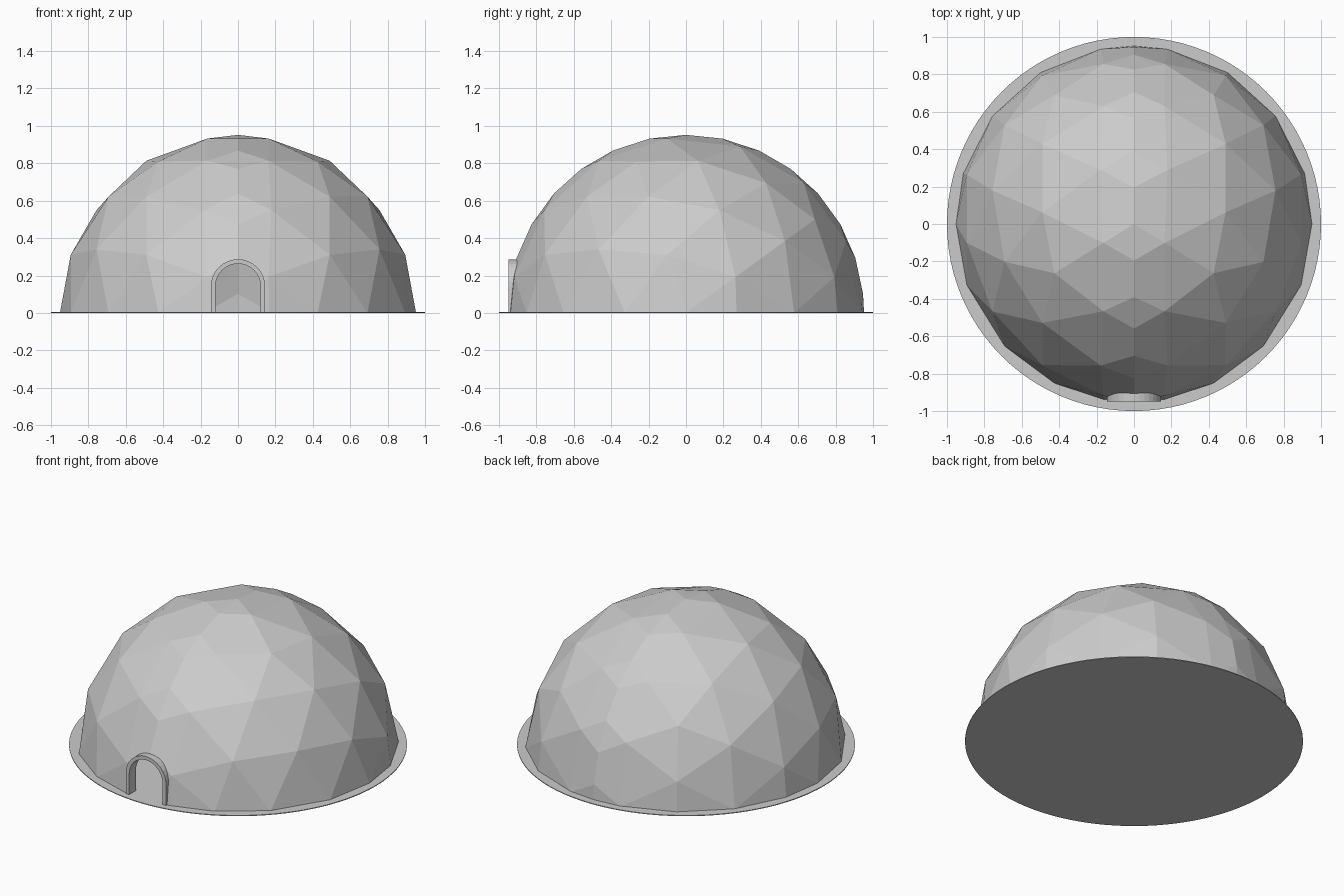
import bpy, bmesh, math
from mathutils import Vector

if "Cube" in bpy.data.objects:
    bpy.data.objects.remove(bpy.data.objects["Cube"])

R = 0.952            # dome radius
IN, OUT = 0.121, 0.145   # door arch radii
SPRING = 0.142       # height where the arch starts
SEG = 16


def add_object(name, bm):
    mesh = bpy.data.meshes.new(name)
    bm.to_mesh(mesh)
    bm.free()
    ob = bpy.data.objects.new(name, mesh)
    bpy.context.collection.objects.link(ob)
    return ob


def bisect(bm, co, no, clear=False, faces=None):
    faces = list(bm.faces) if faces is None else faces
    geom = list({v for f in faces for v in f.verts}) + \
        list({e for f in faces for e in f.edges}) + faces
    bmesh.ops.bisect_plane(bm, geom=geom, dist=1e-5, plane_co=co,
                           plane_no=no, clear_outer=clear)


def arch(r):
    pts = [(r, 0.0)]
    pts += [(r * math.cos(math.pi * i / SEG), SPRING + r * math.sin(math.pi * i / SEG))
            for i in range(SEG + 1)]
    return pts + [(-r, 0.0)]


# dome: three-way split icosahedron, five-fold axis along x, half of it mirrored
bm = bmesh.new()
bmesh.ops.create_icosphere(bm, subdivisions=1, radius=1)
bmesh.ops.subdivide_edges(bm, edges=bm.edges[:], cuts=2, use_grid_fill=True)
for v in bm.verts:
    x, y, z = v.co.normalized()
    v.co = (z, -x, -y)
bisect(bm, (0, 0, 0), (-1, 0, 0), True)
bisect(bm, (0, 0, 0), (0, 0, -1), True)
for v in bm.verts:
    v.co = v.co.normalized() * R
bmesh.ops.triangulate(bm, faces=bm.faces[:])
copy = bmesh.ops.duplicate(bm, geom=bm.verts[:] + bm.edges[:] + bm.faces[:])["geom"]
for v in copy:
    if isinstance(v, bmesh.types.BMVert):
        v.co.x *= -1
bmesh.ops.remove_doubles(bm, verts=bm.verts[:], dist=1e-4)
bmesh.ops.recalc_face_normals(bm, faces=bm.faces[:])

# doorway cut through the front of the dome
outline = arch(IN)
planes = []
for (x0, z0), (x1, z1) in zip(outline, outline[1:]):
    planes.append((Vector((x0, 0, z0)), Vector((z1 - z0, 0, x0 - x1)).normalized()))


def inside(c, tol=1e-5):
    return all((c - p).dot(n) < tol for p, n in planes)


for p, n in planes:
    near = [f for f in bm.faces if f.calc_center_median().y < -0.65
            and any(abs(v.co.x) < 0.5 for v in f.verts)
            and min(v.co.z for v in f.verts) < 0.3
            and min((v.co - q).dot(m) for q, m in planes[:1] for v in f.verts) < 0.4]
    bisect(bm, p, n, faces=near)
door = [f for f in bm.faces
        if f.calc_center_median().y < -0.6 and inside(f.calc_center_median())]
bmesh.ops.delete(bm, geom=door, context='FACES')
add_object("dome", bm)

# door frame: arched band running into the dome
bm = bmesh.new()
Y0, Y1 = -0.95, -0.88
rings = [[bm.verts.new((x, y, z)) for x, z in arch(r)]
         for r, y in ((OUT, Y0), (OUT, Y1), (IN, Y1), (IN, Y0))]
for a, b in zip(rings, rings[1:] + rings[:1]):
    for i in range(len(a) - 1):
        bm.faces.new((a[i], a[i + 1], b[i + 1], b[i]))
for i in (0, -1):
    bm.faces.new([r[i] for r in rings])
bmesh.ops.recalc_face_normals(bm, faces=bm.faces[:])
add_object("door_frame", bm)

# round floor plate
bpy.ops.mesh.primitive_cylinder_add(vertices=96, radius=1, depth=0.005,
                                    location=(0, 0, 0.0025))
bpy.context.object.name = "floor_plate"
